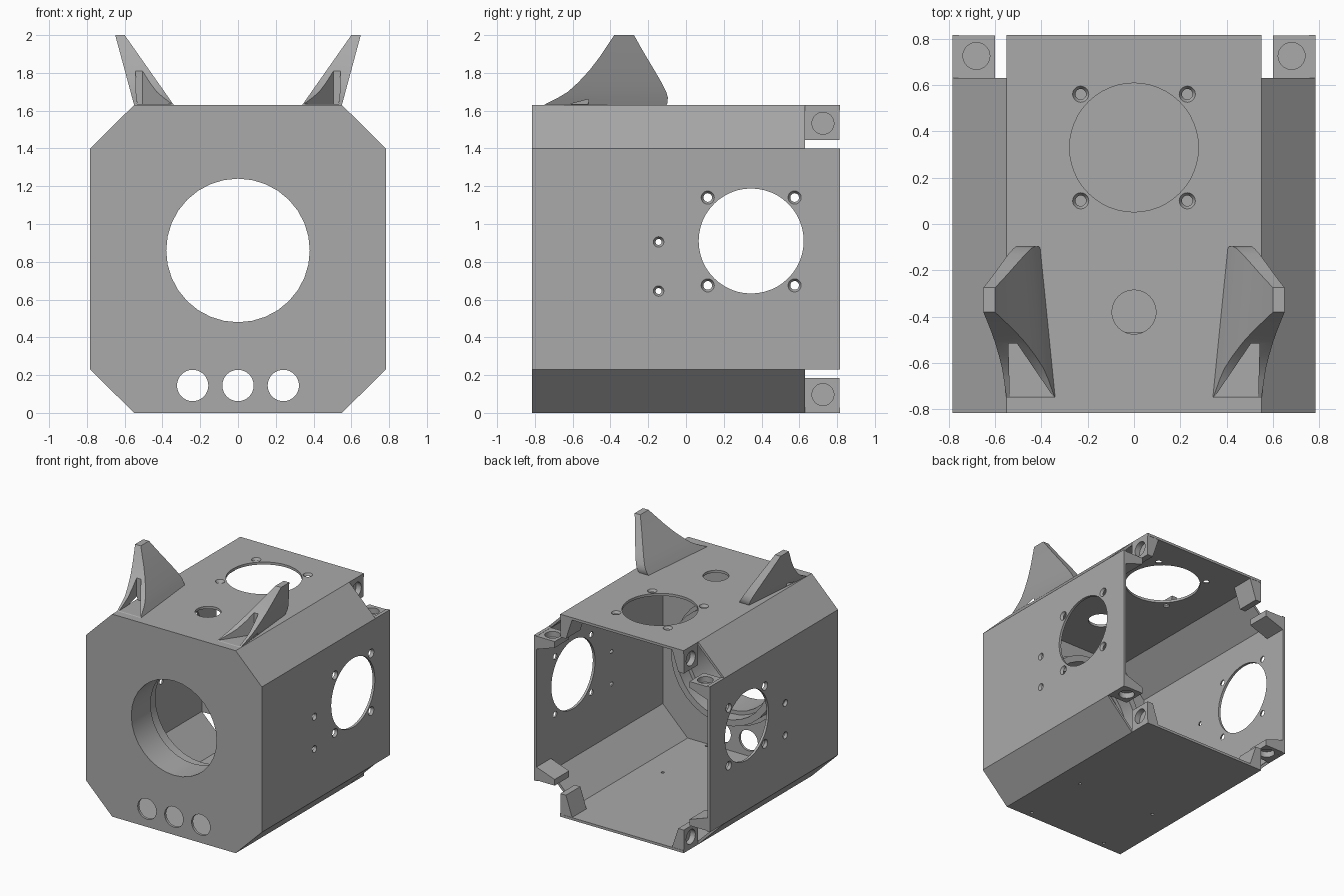
import bpy, bmesh, math
from mathutils import Matrix, Vector

if "Cube" in bpy.data.objects:
    bpy.data.objects.remove(bpy.data.objects["Cube"])

grey = bpy.data.materials.new("plain grey")
grey.diffuse_color = (0.40, 0.40, 0.40, 1)
grey.use_nodes = True
grey.node_tree.nodes["Principled BSDF"].inputs["Base Color"].default_value = grey.diffuse_color
H, T = 1.63, 0.02          # body height, wall thickness
YF, YB = -0.815, 0.815     # front and back of the body


def finish(name, bm):
    bmesh.ops.recalc_face_normals(bm, faces=bm.faces)
    me = bpy.data.meshes.new(name)
    bm.to_mesh(me)
    bm.free()
    ob = bpy.data.objects.new(name, me)
    bpy.context.collection.objects.link(ob)
    me.materials.append(grey)
    return ob


def loft(bm, rings, closed=False):
    """Skin equal-length rings of points; cap the ends unless closed."""
    vs = [[bm.verts.new(p) for p in r] for r in rings]
    n = len(vs[0])
    pairs = list(zip(vs, vs[1:])) + ([(vs[-1], vs[0])] if closed else [])
    for a, b in pairs:
        for i in range(n):
            j = (i + 1) % n
            bm.faces.new((a[i], a[j], b[j], b[i]))
    if not closed:
        bm.faces.new(vs[0])
        bm.faces.new(vs[-1])


def prism_y(bm, pts, y0, y1):
    loft(bm, [[(x, y, z) for x, z in pts] for y in (y0, y1)])


def rod(bm, a, b, r1, r2=None, seg=32):
    """Cylinder or cone from point a to point b."""
    a, b = Vector(a), Vector(b)
    m = Matrix.Translation((a + b) / 2) @ (b - a).to_track_quat('Z', 'Y').to_matrix().to_4x4()
    bmesh.ops.create_cone(bm, cap_ends=True, segments=seg, radius1=r1,
                          radius2=r1 if r2 is None else r2, depth=(b - a).length, matrix=m)


def cut(target, bm):
    c = finish("cutter", bm)
    c.hide_render = True
    mod = target.modifiers.new("cut", 'BOOLEAN')
    mod.operation, mod.solver, mod.object = 'DIFFERENCE', 'EXACT', c
    bpy.context.view_layer.objects.active = target
    bpy.ops.object.modifier_apply(modifier=mod.name)
    bpy.data.objects.remove(c)


def octagon(w, lo, hi, k, zlo, zhi):
    return [(-k, lo), (k, lo), (w, zlo), (w, zhi), (k, hi), (-k, hi), (-w, zhi), (-w, zlo)]


# Hollow body, open at the back
bm = bmesh.new()
prism_y(bm, octagon(0.783, 0, H, 0.55, 0.23, 1.40), YF, YB)
body = finish("body_shell", bm)
bm = bmesh.new()
prism_y(bm, octagon(0.763, T, H - T, 0.542, 0.238, 1.392), YF + T, YB + 0.1)
cut(body, bm)

# Chamfer walls stop short of the back edge
bm = bmesh.new()
for sx in (-1, 1):
    for z0, z1 in ((-0.1, 0.23), (1.40, 1.73)):
        prism_y(bm, [(sx * 0.55, z0), (sx * 0.9, z0), (sx * 0.9, z1), (sx * 0.55, z1)], 0.63, 1)
cut(body, bm)

# Openings and screw holes
bm = bmesh.new()
rod(bm, (0, -0.9, 0.86), (0, -0.7, 0.86), 0.38)
for x in (-0.24, 0, 0.24):
    rod(bm, (x, -0.9, 0.145), (x, -0.7, 0.145), 0.083)
rod(bm, (0, 0.33, 1.5), (0, 0.33, 1.7), 0.278, seg=48)
rod(bm, (0, -0.38, 1.5), (0, -0.38, 1.7), 0.095)
for sx in (-1, 1):
    rod(bm, (sx * 0.7, 0.345, 0.91), (sx * 0.9, 0.345, 0.91), 0.278, seg=48)
    for y in (0.115, 0.575):
        for z in (0.675, 1.14):
            rod(bm, (sx * 0.758, y, z), (sx * 0.788, y, z), 0.02, 0.038, 20)
    for z in (0.645, 0.905):
        rod(bm, (sx * 0.758, -0.145, z), (sx * 0.788, -0.145, z), 0.013, 0.031, 20)
    for y in (0.10, 0.56):
        rod(bm, (sx * 0.23, y, H - 0.025), (sx * 0.23, y, H + 0.005), 0.02, 0.038, 20)
    for y in (-0.205, -0.765):
        rod(bm, (sx * 0.35, y, -0.02), (sx * 0.35, y, 0.04), 0.012, seg=12)
cut(body, bm)

# Stepped tube behind the front opening
prof = [(0.38, YF + 0.005), (0.38, -0.57), (0.41, -0.57), (0.41, -0.465),
        (0.46, -0.465), (0.46, -0.56), (0.49, -0.56), (0.49, YF + 0.005)]
bm = bmesh.new()
loft(bm, [[(r * math.cos(a), y, 0.86 + r * math.sin(a)) for r, y in prof]
          for a in (2 * math.pi * i / 32 for i in range(32))], closed=True)
front_tube = finish("front_tube", bm)

# Wedge tabs with blind holes at the open corners
tabs, holes = bmesh.new(), bmesh.new()
for sx in (-1, 1):
    for flip in (False, True):
        def fz(z):
            return H - z if flip else z
        side = [(0.775, 0.235), (0.60, 0.235), (0.60, 0.285), (0.775, 0.345)]
        plate = [(0.55, 0.005), (0.55, 0.185), (0.50, 0.185), (0.44, 0.005)]
        for p in (side, plate):
            prism_y(tabs, [(sx * x, fz(z)) for x, z in p], 0.63, 0.813)
        rod(holes, (sx * 0.68, 0.725, fz(0.20)), (sx * 0.68, 0.725, fz(0.28)), 0.058)
        rod(holes, (sx * 0.505, 0.725, fz(0.097)), (sx * 0.6, 0.725, fz(0.097)), 0.058)
corner_tabs = finish("corner_tabs", tabs)
cut(corner_tabs, holes)

# Two swept ears with a notch in the leading edge
levels = [(1.625, -0.76, -0.105), (1.64, -0.735, -0.098), (1.67, -0.675, -0.096), (1.70, -0.625, -0.105),
          (1.75, -0.57, -0.13), (1.815, -0.51, -0.168), (1.88, -0.46, -0.207), (1.94, -0.42, -0.242),
          (2.0, -0.38, -0.275)]
for sx, name in ((-1, "left_ear"), (1, "right_ear")):
    bm = bmesh.new()
    rings = []
    for z, yf, yb in levels:
        t = (z - 1.63) / 0.37
        rings.append([(sx * (0.55 + 0.10 * t), yf, z), (sx * (0.34 + 0.26 * t), yf, z),
                      (sx * (0.405 + 0.195 * t), yb, z), (sx * (0.49 + 0.16 * t), yb, z)])
    loft(bm, rings)
    ear = finish(name, bm)
    bm = bmesh.new()
    plan = [(0.533, -0.85), (0.345, -0.85), (0.345, -0.75), (0.505, -0.515), (0.542, -0.515)]
    loft(bm, [[(sx * x, y, z) for x, y in plan] for z in (1.634, 1.95)])
    cut(ear, bm)

# Smooth curved surfaces, keep edges sharp
for ob in list(bpy.context.collection.objects):
    bpy.ops.object.select_all(action='DESELECT')
    ob.select_set(True)
    bpy.context.view_layer.objects.active = ob
    bpy.ops.object.shade_smooth_by_angle(angle=math.radians(25))
